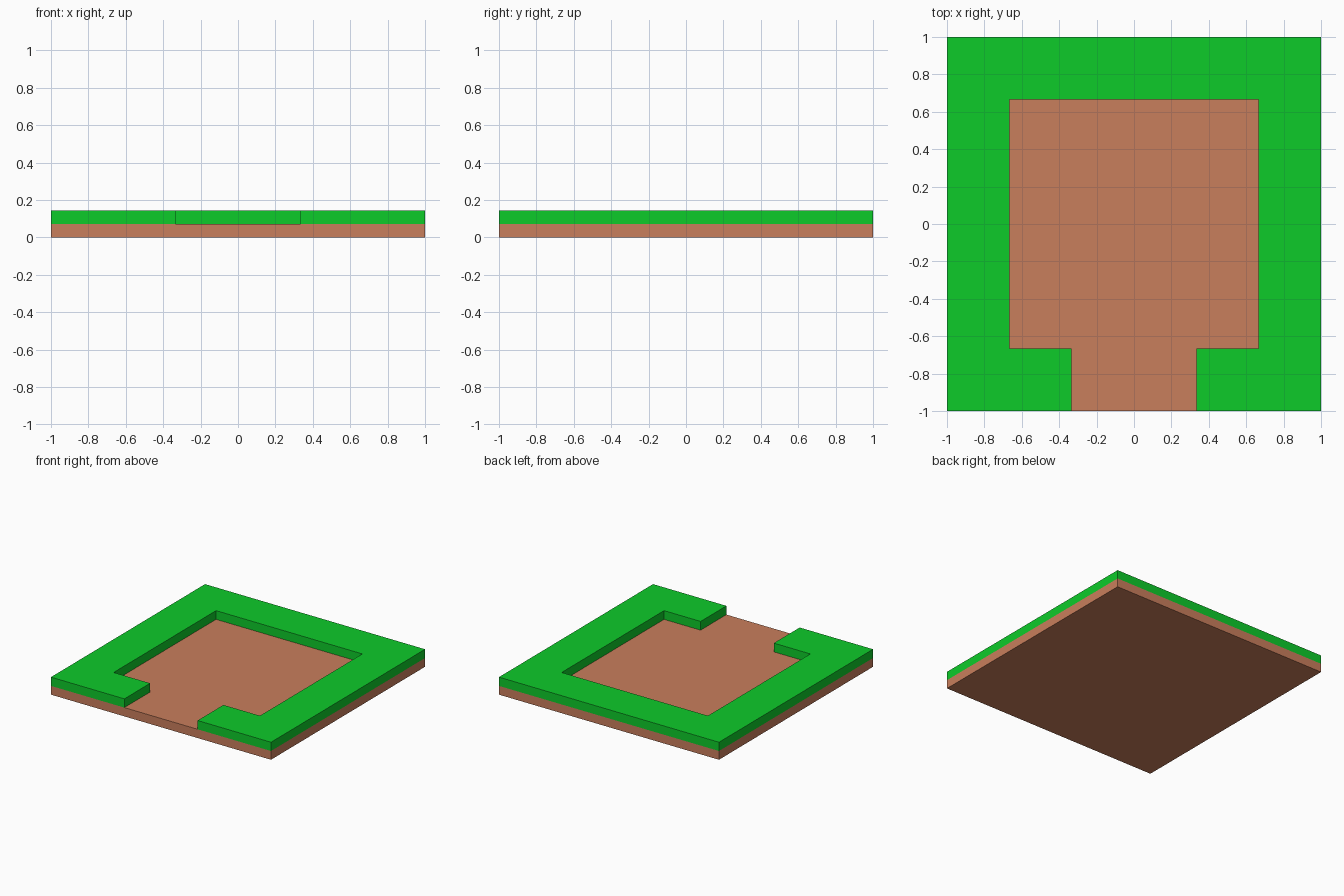
import bpy
import bmesh

if "Cube" in bpy.data.objects:
    bpy.data.objects.remove(bpy.data.objects["Cube"])

HALF = 1.0      # outer half width
INNER = 0.665   # half width of the dirt clearing
GAP = 0.333     # half width of the front opening
MID, TOP = 0.072, 0.144


def make_material(name, color):
    mat = bpy.data.materials.new(name)
    mat.diffuse_color = (*color, 1)
    mat.use_nodes = True
    mat.node_tree.nodes["Principled BSDF"].inputs["Base Color"].default_value = mat.diffuse_color
    return mat


def extruded_outline(name, outline, z0, z1, mat):
    """Solid with a flat outline raised from z0 to z1."""
    bm = bmesh.new()
    face = bm.faces.new([bm.verts.new((x, y, z0)) for x, y in outline])
    result = bmesh.ops.extrude_face_region(bm, geom=[face], use_keep_orig=True)
    verts = [v for v in result["geom"] if isinstance(v, bmesh.types.BMVert)]
    bmesh.ops.translate(bm, verts=verts, vec=(0, 0, z1 - z0))
    bmesh.ops.recalc_face_normals(bm, faces=bm.faces)
    mesh = bpy.data.meshes.new(name)
    bm.to_mesh(mesh)
    bm.free()
    mesh.materials.append(mat)
    obj = bpy.data.objects.new(name, mesh)
    bpy.context.collection.objects.link(obj)
    return obj


dirt = make_material("dirt", (0.584, 0.209, 0.107))
grass = make_material("grass", (0.0043, 0.597, 0.023))

# Square dirt slab
square = [(-HALF, -HALF), (HALF, -HALF), (HALF, HALF), (-HALF, HALF)]
extruded_outline("dirt_base", square, 0, MID, dirt)

# Raised grass border, open at the front: right half, then mirrored left half
right = [(0, INNER), (INNER, INNER), (INNER, -INNER), (GAP, -INNER),
         (GAP, -HALF), (HALF, -HALF), (HALF, HALF)]
left = [(-x, y) for x, y in reversed(right[1:])]
extruded_outline("grass_border", right[1:] + left, MID, TOP, grass)
